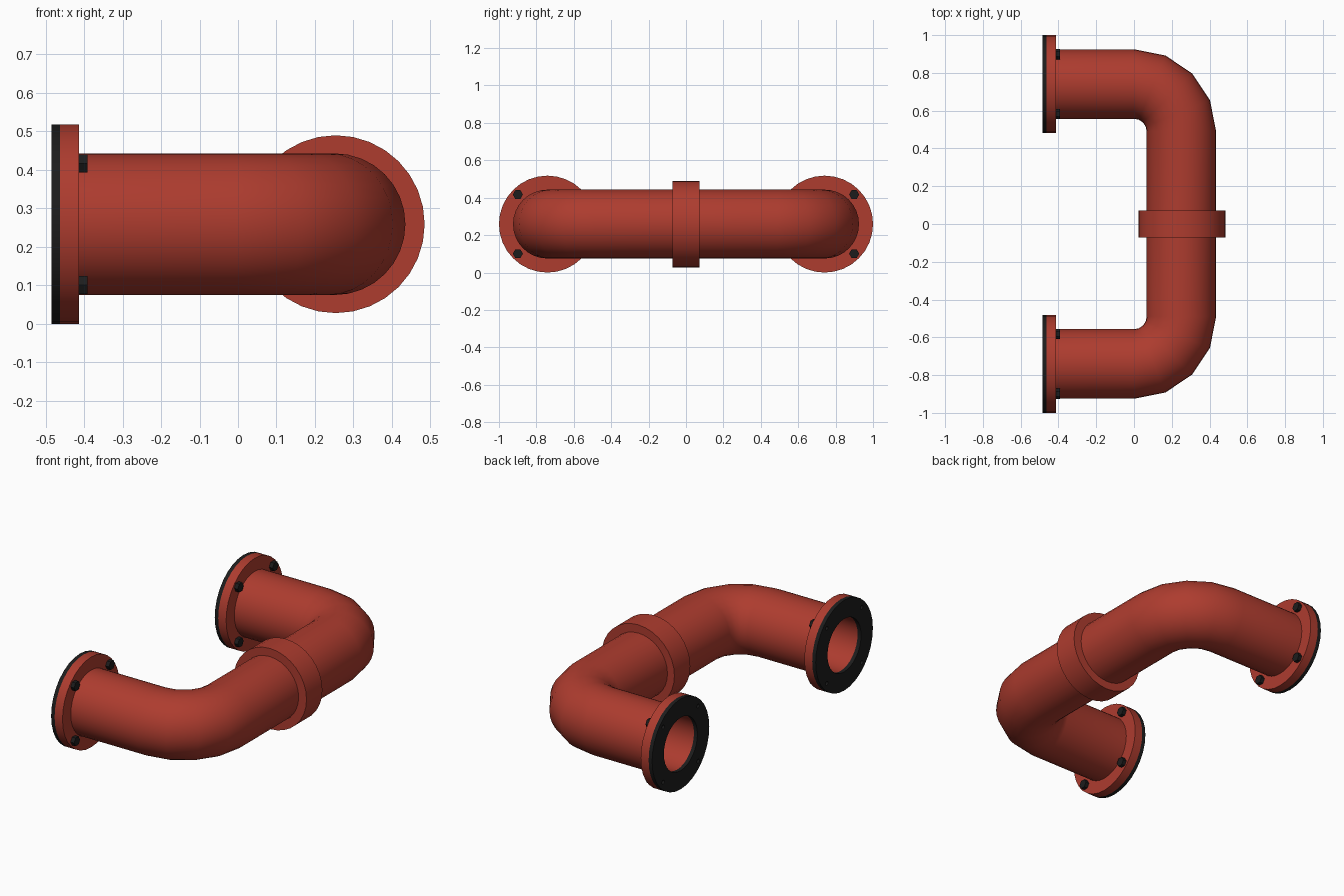
import bpy, bmesh
from math import cos, sin, pi, radians
from mathutils import Vector, Matrix

if "Cube" in bpy.data.objects:
    bpy.data.objects.remove(bpy.data.objects["Cube"])

CZ = 0.259          # height of the pipe axis
ARM_Y = 0.741       # distance of each arm from the middle
BEND = 0.251        # bend radius of the pipe axis
BEND_Y = ARM_Y - BEND
SIDES = 32


def material(name, rgb):
    m = bpy.data.materials.new(name)
    m.diffuse_color = (*rgb, 1)
    m.use_nodes = True
    m.node_tree.nodes["Principled BSDF"].inputs["Base Color"].default_value = m.diffuse_color
    return m


RED = material("red_paint", (0.42, 0.045, 0.028))
BLACK = material("black_rubber", (0.012, 0.012, 0.012))


def finish(bm, name, mat, smooth=True):
    bmesh.ops.recalc_face_normals(bm, faces=bm.faces)
    me = bpy.data.meshes.new(name)
    bm.to_mesh(me)
    bm.free()
    ob = bpy.data.objects.new(name, me)
    bpy.context.collection.objects.link(ob)
    me.materials.append(mat)
    if smooth:
        bpy.ops.object.select_all(action='DESELECT')
        ob.select_set(True)
        bpy.context.view_layer.objects.active = ob
        bpy.ops.object.shade_smooth_by_angle(angle=radians(35))
    return ob


def tube(name, frames, r_out, r_in, mat):
    """Hollow tube through frames of (centre x, centre y, direction angle of ring)."""
    bm = bmesh.new()

    def ring(frame, r):
        x, y, a = frame
        side = Vector((cos(a), sin(a), 0))
        return [bm.verts.new(Vector((x, y, CZ)) + r * (cos(t) * side + sin(t) * Vector((0, 0, 1))))
                for t in (2 * pi * i / SIDES for i in range(SIDES))]

    # outer wall one way, inner wall back, closed into a loop
    rings = [ring(f, r_out) for f in frames] + [ring(f, r_in) for f in reversed(frames)]
    for a, b in zip(rings, rings[1:] + rings[:1]):
        for i in range(SIDES):
            j = (i + 1) % SIDES
            bm.faces.new((a[i], a[j], b[j], b[i]))
    return finish(bm, name, mat)


def cylinders_x(name, y, x0, x1, r, sides, mat):
    """Four small cylinders along x on the bolt circle."""
    bm = bmesh.new()
    for sy in (-1, 1):
        for sz in (-1, 1):
            m = (Matrix.Translation(((x0 + x1) / 2, y + sy * 0.158, CZ + sz * 0.158))
                 @ Matrix.Rotation(pi / 2, 4, 'Y'))
            bmesh.ops.create_cone(bm, cap_ends=True, segments=sides, radius1=r, radius2=r,
                                  depth=x1 - x0, matrix=m)
    return finish(bm, name, mat, smooth=False)


# U-shaped pipe: arm, four-segment bend, middle run, mirrored bend and arm
half = [(-0.463, ARM_Y, pi / 2)]
for k in range(5):
    a = pi / 2 - k * pi / 8
    half.append((BEND * cos(a), BEND_Y + BEND * sin(a), a))
path = half + [(x, -y, -a) for x, y, a in reversed(half)]
tube("pipe", path, 0.184, 0.152, RED)

# Collar at the middle joint
tube("collar", [(0.254, -0.072, 0), (0.254, 0.072, 0)], 0.231, 0.18, RED)

# Flange, gasket and bolts on each end
for label, y in (("front", -ARM_Y), ("back", ARM_Y)):
    tube(label + "_flange", [(-0.463, y, pi / 2), (-0.413, y, pi / 2)], 0.259, 0.152, RED)
    gasket = tube(label + "_gasket", [(-0.485, y, pi / 2), (-0.463, y, pi / 2)], 0.259, 0.152, BLACK)
    cutter = cylinders_x(label + "_hole_cutter", y, -0.50, -0.45, 0.011, 12, RED)
    cutter.hide_render = True
    cutter.display_type = 'WIRE'
    mod = gasket.modifiers.new("bolt_holes", 'BOOLEAN')
    mod.operation = 'DIFFERENCE'
    mod.solver = 'EXACT'
    mod.object = cutter
    cylinders_x(label + "_bolts", y, -0.415, -0.391, 0.027, 6, BLACK)
